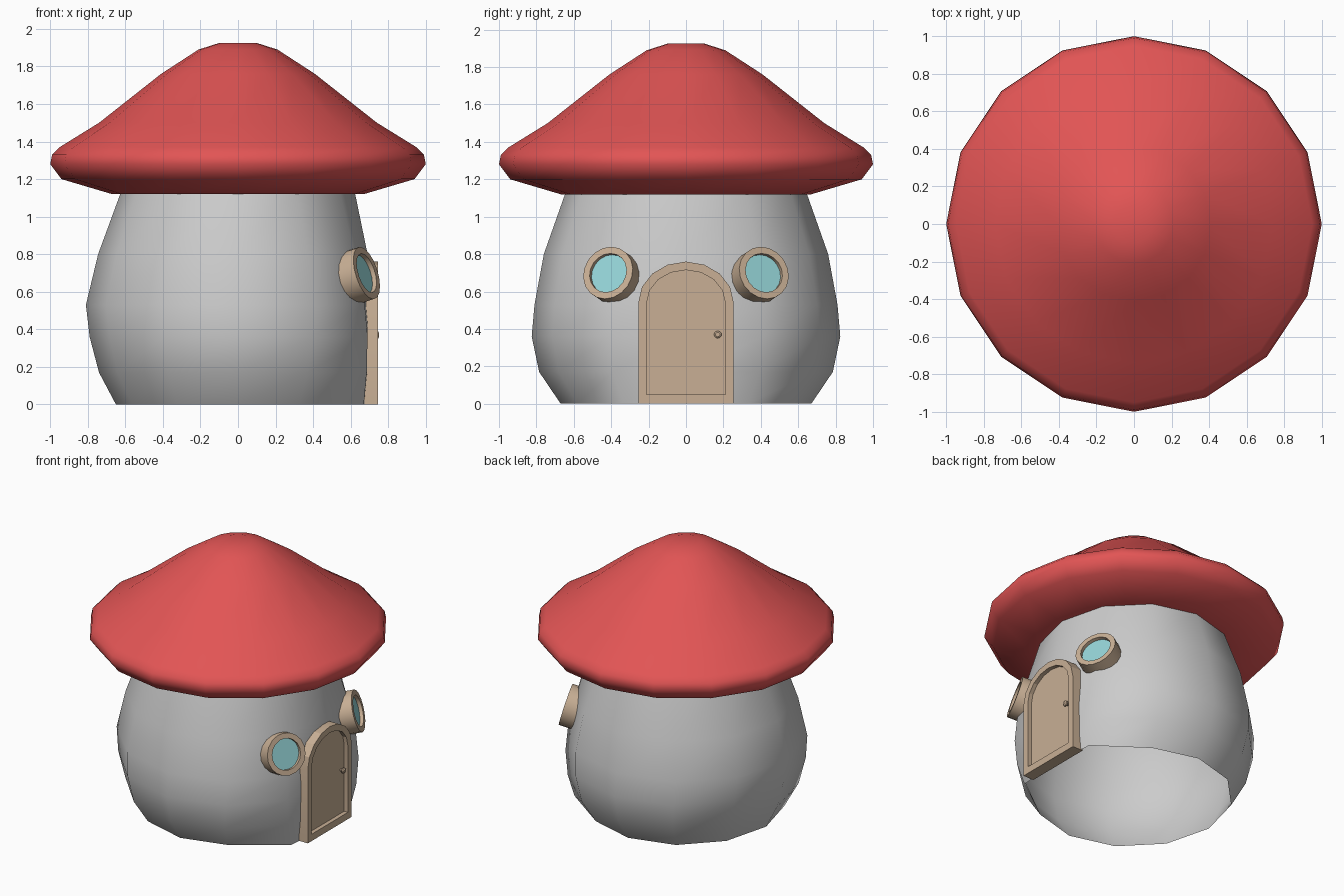
import bpy, bmesh
from math import sin, cos, pi, radians
from mathutils import Matrix, Vector

if "Cube" in bpy.data.objects:
    bpy.data.objects.remove(bpy.data.objects["Cube"])


def material(name, rgb):
    m = bpy.data.materials.new(name)
    m.diffuse_color = (*rgb, 1)
    m.use_nodes = True
    m.node_tree.nodes["Principled BSDF"].inputs["Base Color"].default_value = m.diffuse_color
    return m


RED = material("cap_red", (0.76, 0.09, 0.09))
WOOD = material("wood", (0.58, 0.43, 0.30))
GLASS = material("glass", (0.30, 0.66, 0.68))


def loft(name, rings, mat=None, cap_start=False, cap_end=False, angle=180, matrix=None):
    """Skin closed rings of points, optionally capping either end."""
    bm = bmesh.new()
    loops = [[bm.verts.new(p) for p in ring] for ring in rings]
    for a, b in zip(loops, loops[1:]):
        n = len(a)
        for i in range(n):
            j = (i + 1) % n
            bm.faces.new((a[i], a[j], b[j], b[i]))
    if cap_start:
        bm.faces.new(loops[0][::-1])
    if cap_end:
        bm.faces.new(loops[-1])
    bmesh.ops.recalc_face_normals(bm, faces=bm.faces)
    if matrix:
        bm.transform(matrix)
    me = bpy.data.meshes.new(name)
    bm.to_mesh(me)
    bm.free()
    ob = bpy.data.objects.new(name, me)
    bpy.context.collection.objects.link(ob)
    if mat:
        me.materials.append(mat)
    bpy.ops.object.select_all(action='DESELECT')
    ob.select_set(True)
    bpy.context.view_layer.objects.active = ob
    bpy.ops.object.shade_smooth_by_angle(angle=radians(angle))
    return ob


def circle(r, z, n):
    return [(r * cos(2 * pi * i / n), r * sin(2 * pi * i / n), z) for i in range(n)]


# Mushroom cap
cap_profile = [(0.60, 1.12), (0.67, 1.12), (0.94, 1.20), (1.0, 1.28), (0.99, 1.33),
               (0.95, 1.37), (0.74, 1.50), (0.41, 1.76), (0.21, 1.89), (0.10, 1.925)]
loft("mushroom_cap", [circle(r, z, 16) for r, z in cap_profile], RED, cap_end=True)

# Stem body, open below; the columns behind the door are flattened:
# z, x radius, y radius, x of front column, x of the columns beside it
stem_profile = [(0, 0.65, 0.67, 0.69, 0.67), (0.17, 0.74, 0.785, 0.69, 0.685),
                (0.36, 0.79, 0.825, 0.69, 0.69), (0.53, 0.81, 0.81, 0.69, 0.675),
                (0.80, 0.745, 0.76, 0.69, 0.62), (1.14, 0.62, 0.64, 0.62, 0.54)]
rings = []
for z, rx, ry, front, beside in stem_profile:
    ring = [Vector((rx * x, ry * y, z)) for x, y, _ in circle(1, 0, 12)]
    ring[0].x = front
    ring[1].x = ring[-1].x = beside
    rings.append(ring)
loft("stem_body", rings)


# Arched door: frame with a recessed panel
def arch(x, w, bottom, rise):
    top = [(x, w * cos(pi * i / 8), 0.54 + rise * sin(pi * i / 8)) for i in range(9)]
    return [(x, w, bottom)] + top + [(x, -w, bottom)]


outer, inner = (0.255, 0, 0.22), (0.21, 0.05, 0.175)
loft("door_frame", [arch(0.66, *outer), arch(0.745, *outer),
                    arch(0.745, *inner), arch(0.715, *inner)],
     WOOD, cap_start=True, cap_end=True, angle=20)

# Door knob
knob = [(0.010, 0), (0.010, 0.015), (0.020, 0.02), (0.020, 0.032), (0.012, 0.038)]
loft("door_knob", [circle(r, z, 10) for r, z in knob], WOOD, True, True, 30,
     Matrix.Translation((0.713, 0.17, 0.37)) @ Matrix.Rotation(pi / 2, 4, 'Y'))

# Round windows either side of the door, leaning back with the wall
frame = [(0.145, -0.10), (0.145, 0), (0.108, 0), (0.108, -0.05)]
for side, label in ((1, "right"), (-1, "left")):
    place = (Matrix.Translation((0.685, side * 0.417, 0.70))
             @ Matrix.Rotation(side * radians(25), 4, 'Z')
             @ Matrix.Rotation(radians(90 - 16), 4, 'Y'))
    loft("window_frame_" + label, [circle(r, z, 18) for r, z in frame], WOOD,
         angle=40, matrix=place)
    loft("window_glass_" + label, [circle(0.11, -0.025, 18)], GLASS,
         cap_end=True, matrix=place)
